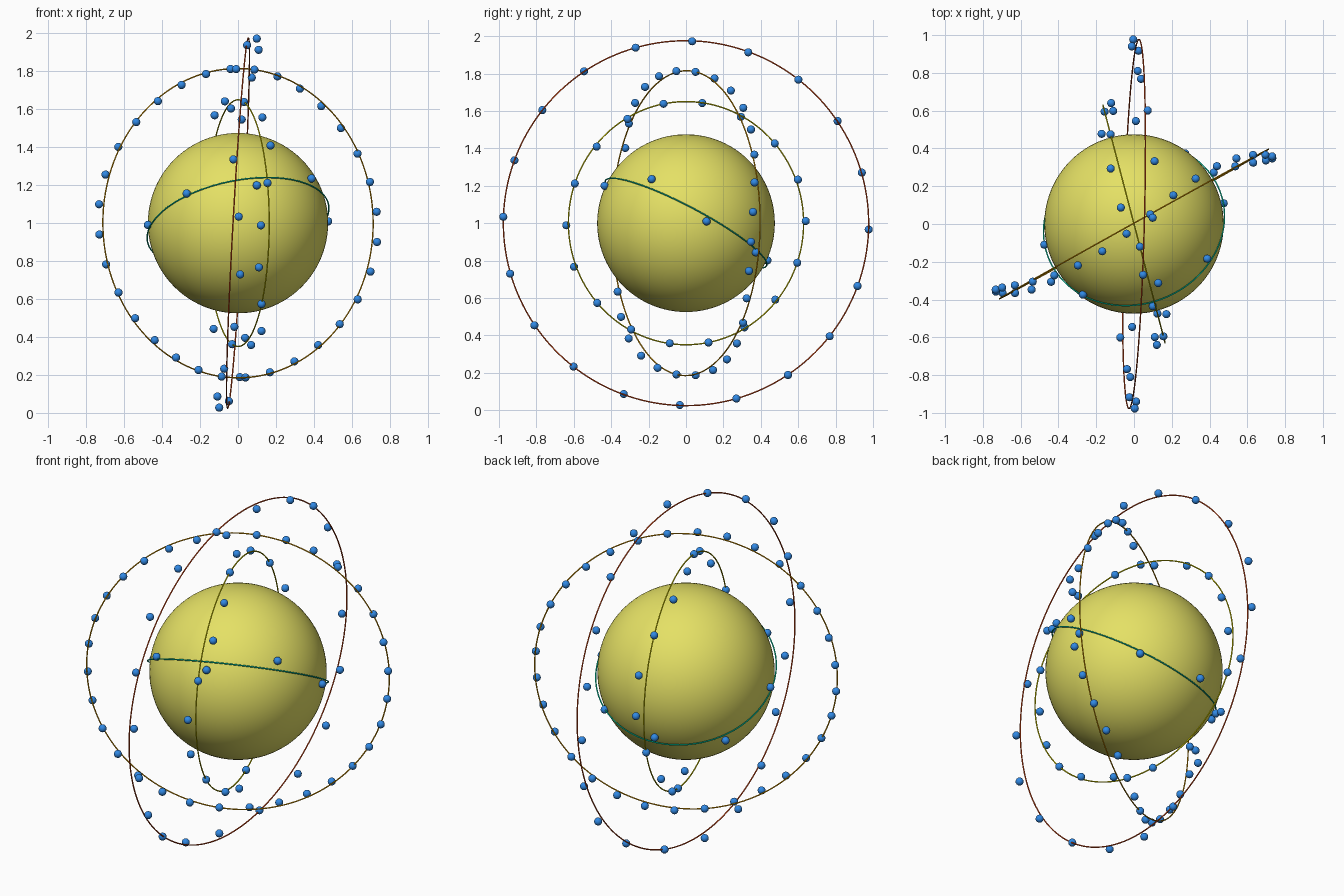
import bpy, bmesh, math
from mathutils import Vector, Matrix

cube = bpy.data.objects.get("Cube")
if cube:
    bpy.data.objects.remove(cube, do_unlink=True)

CENTRE = Vector((0, 0, 1))
CORE_RADIUS, BALL_RADIUS, WIRE_RADIUS, WAVE = 0.475, 0.0215, 0.0037, 0.052


def material(name, rgb):
    mat = bpy.data.materials.new(name)
    mat.use_nodes = True
    colour = (*rgb, 1)
    mat.diffuse_color = colour
    mat.node_tree.nodes["Principled BSDF"].inputs["Base Color"].default_value = colour
    return mat


def finish(name, bm, mat):
    """Turn a bmesh into a smooth, single-coloured object."""
    mesh = bpy.data.meshes.new(name)
    for face in bm.faces:
        face.smooth = True
    bm.to_mesh(mesh)
    bm.free()
    mesh.materials.append(mat)
    obj = bpy.data.objects.new(name, mesh)
    bpy.context.collection.objects.link(obj)


def ring_frame(normal, start):
    """Rotation whose z axis is the ring normal and x axis its zero angle."""
    n = Vector(normal).normalized()
    u = Vector(start)
    u = (u - n * u.dot(n)).normalized()
    return Matrix((u, n.cross(u), n)).transposed()


def wire_ring(name, frame, radius, mat, steps=160, sides=8):
    bm = bmesh.new()
    loops = []
    for i in range(steps):
        a = math.tau * i / steps
        loop = []
        for j in range(sides):
            b = math.tau * j / sides
            r = radius + WIRE_RADIUS * math.cos(b)
            p = Vector((r * math.cos(a), r * math.sin(a), WIRE_RADIUS * math.sin(b)))
            loop.append(bm.verts.new(CENTRE + frame @ p))
        loops.append(loop)
    for i in range(steps):
        here, ahead = loops[i], loops[(i + 1) % steps]
        for j in range(sides):
            k = (j + 1) % sides
            bm.faces.new((here[j], ahead[j], ahead[k], here[k]))
    finish(name, bm, mat)


def ball_wave(name, frame, radius, count, first, phase, mat):
    """Evenly spaced balls that weave across the ring plane in three waves."""
    bm = bmesh.new()
    for i in range(count):
        a = math.radians(first) + math.tau * i / count
        lift = WAVE * math.sin(3 * a + math.radians(phase))
        p = Vector((radius * math.cos(a), radius * math.sin(a), lift))
        bmesh.ops.create_uvsphere(bm, u_segments=16, v_segments=10, radius=BALL_RADIUS,
                                  matrix=Matrix.Translation(CENTRE + frame @ p))
    finish(name, bm, mat)


# Colours
yellow = material("core yellow", (0.78, 0.75, 0.13))
blue = material("ball blue", (0.03, 0.25, 0.78))
teal = material("ring teal", (0.0, 0.8, 0.48))
lemon = material("ring yellow", (0.8, 0.74, 0.0))
orange = material("ring orange", (0.8, 0.36, 0.0))
red = material("ring red", (0.8, 0.08, 0.01))

# Central sphere
core = bmesh.new()
bmesh.ops.create_uvsphere(core, u_segments=96, v_segments=48, radius=CORE_RADIUS,
                          matrix=Matrix.Translation(CENTRE))
finish("core_sphere", core, yellow)

# Rings: name, normal, zero direction, radius, balls, first angle, wave phase, colour
rings = [
    ("inner", (0.18, -0.46, -0.87), (0.475, 0.11, 0.01), 0.487, 8, 0, 149, teal),
    ("second", (0.967, 0.253, 0), (-0.253, 0.967, 0), 0.65, 18, 1, 57, lemon),
    ("third", (0.486, -0.874, 0.005), (0.874, 0.486, 0), 0.815, 32, 4.2, 112.5, orange),
    ("outer", (1, -0.027, -0.056), (0, 1, 0), 0.977, 20, -2, -141, red),
]
for name, normal, start, radius, count, first, phase, mat in rings:
    frame = ring_frame(normal, start)
    wire_ring(name + "_ring", frame, radius, mat)
    ball_wave(name + "_ring_balls", frame, radius, count, first, phase, blue)
